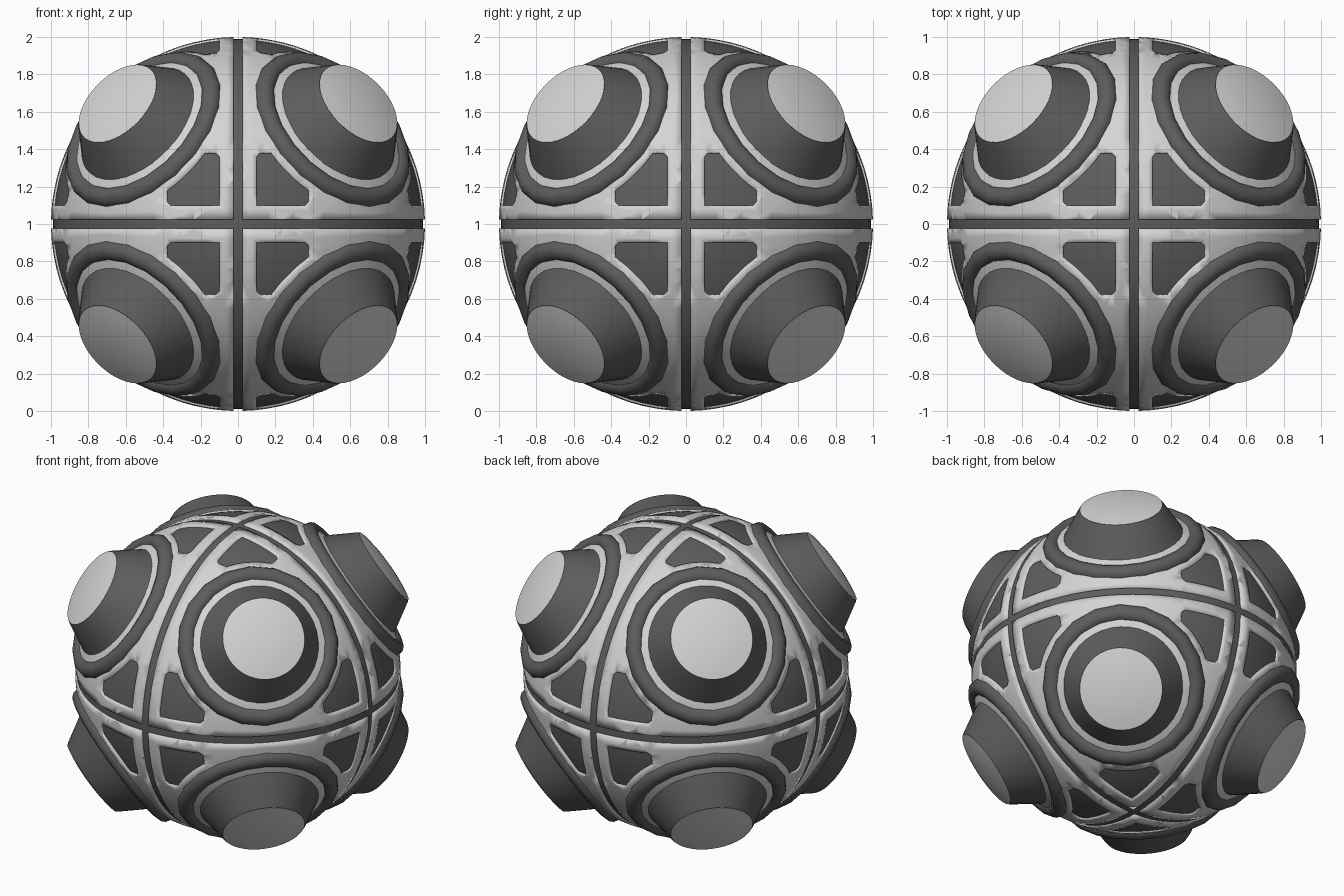
import bpy, bmesh, math
from itertools import product
from mathutils import Vector, Matrix

if "Cube" in bpy.data.objects:
    bpy.data.objects.remove(bpy.data.objects["Cube"])

CENTRE = Vector((0, 0, 1))
CORNERS = [Vector(s).normalized() for s in product((-1, 1), repeat=3)]
STRIP, INNER, OUTER, CIRCLE, CHAMFER = 0.025, 0.10, 0.382, 0.847, 0.262


def material(name, value):
    m = bpy.data.materials.new(name)
    m.diffuse_color = (value, value, value, 1)
    m.use_nodes = True
    m.node_tree.nodes["Principled BSDF"].inputs["Base Color"].default_value = m.diffuse_color
    return m


light = material("light grey", 0.66)
dark = material("dark grey", 0.11)


def finish(bm, name, mat, matrix, angle=35):
    mesh = bpy.data.meshes.new(name)
    bmesh.ops.recalc_face_normals(bm, faces=bm.faces)
    bm.to_mesh(mesh)
    bm.free()
    mesh.materials.append(mat)
    ob = bpy.data.objects.new(name, mesh)
    bpy.context.collection.objects.link(ob)
    ob.matrix_world = matrix
    bpy.ops.object.select_all(action='DESELECT')
    ob.select_set(True)
    bpy.context.view_layer.objects.active = ob
    bpy.ops.object.shade_smooth_by_angle(angle=math.radians(angle))
    return ob


def quad_sphere(radius):
    bm = bmesh.new()
    bmesh.ops.create_cube(bm, size=2)
    bmesh.ops.subdivide_edges(bm, edges=bm.edges[:], cuts=19, use_grid_fill=True)
    for v in bm.verts:
        v.co = Vector([math.tan(c * math.pi / 4) for c in v.co]).normalized() * radius
    return bm


def lathe(name, profile, segments, mat, matrix, closed=False):
    """Turn (radius, height) points around the local z axis."""
    bm = bmesh.new()
    pts = [bm.verts.new((r, 0, h)) for r, h in profile]
    edges = [bm.edges.new(p) for p in zip(pts, pts[1:])]
    if closed:
        edges.append(bm.edges.new((pts[-1], pts[0])))
    bmesh.ops.spin(bm, geom=pts + edges, cent=(0, 0, 0), axis=(0, 0, 1),
                   angle=math.tau, steps=segments, use_duplicate=False)
    bmesh.ops.remove_doubles(bm, verts=bm.verts[:], dist=1e-4)
    return finish(bm, name, mat, matrix)


# Dark core seen through the grooves and panel openings
finish(quad_sphere(0.99), "core", dark, Matrix.Translation(CENTRE))

# Light shell: slice the sphere along every groove and panel border
bm = quad_sphere(1)
planes = [(n, CIRCLE) for n in CORNERS]
for i in range(3):
    for s in (-1, 1):
        n = Vector((0, 0, 0))
        n[i] = s
        planes += [(n, d) for d in (STRIP, INNER, OUTER)]
        for t in (-1, 1):
            n2 = n.copy()
            n2[(i + 1) % 3] = t
            planes.append((n2.normalized(), CHAMFER / math.sqrt(2)))
for n, d in planes:
    bmesh.ops.bisect_plane(bm, geom=bm.verts[:] + bm.edges[:] + bm.faces[:],
                           dist=1e-5, plane_co=n * d, plane_no=n)


def is_opening(face):
    p = face.calc_center_median()
    a, b, c = sorted(abs(x) for x in p)
    panel = (a > INNER and b < OUTER and b - a < CHAMFER
             and (a + b + c) / math.sqrt(3) < CIRCLE)
    return a < STRIP or panel


bmesh.ops.delete(bm, geom=[f for f in bm.faces if is_opening(f)], context='FACES')
for v in bm.verts:
    v.co.normalize()
# each shell piece must face outward so that the thickness grows inward
for f in bm.faces:
    f.normal_update()
shell = finish(bm, "shell", light, Matrix.Translation(CENTRE))
mesh = shell.data
flip = [p.index for p in mesh.polygons if p.normal.dot(p.center) < 0]
if flip:
    bm = bmesh.new()
    bm.from_mesh(mesh)
    bm.faces.ensure_lookup_table()
    bmesh.ops.reverse_faces(bm, faces=[bm.faces[i] for i in flip])
    bm.to_mesh(mesh)
    bm.free()
solid = shell.modifiers.new("thickness", 'SOLIDIFY')
solid.thickness = 0.02
solid.offset = -1

# Eight nozzles on the cube corners: collar ring, tapered body, domed cap
collar = [(0.445 + 0.055 * math.cos(k * math.tau / 12),
           0.87 + 0.055 * math.sin(k * math.tau / 12)) for k in range(12)]
body = [(0, 0.80), (0.42, 0.84), (0.267, 1.10), (0.255, 1.115), (0, 1.115)]
cap = [(0, 1.10), (0.25, 1.10), (0.254, 1.116), (0.19, 1.128),
       (0.10, 1.138), (0, 1.141)]
for k, n in enumerate(CORNERS):
    m = Matrix.Translation(CENTRE) @ n.to_track_quat('Z', 'Y').to_matrix().to_4x4()
    lathe(f"collar_{k}", collar, 20, dark, m, closed=True)
    lathe(f"nozzle_{k}", body, 40, dark, m)
    lathe(f"cap_{k}", cap, 40, light, m)
